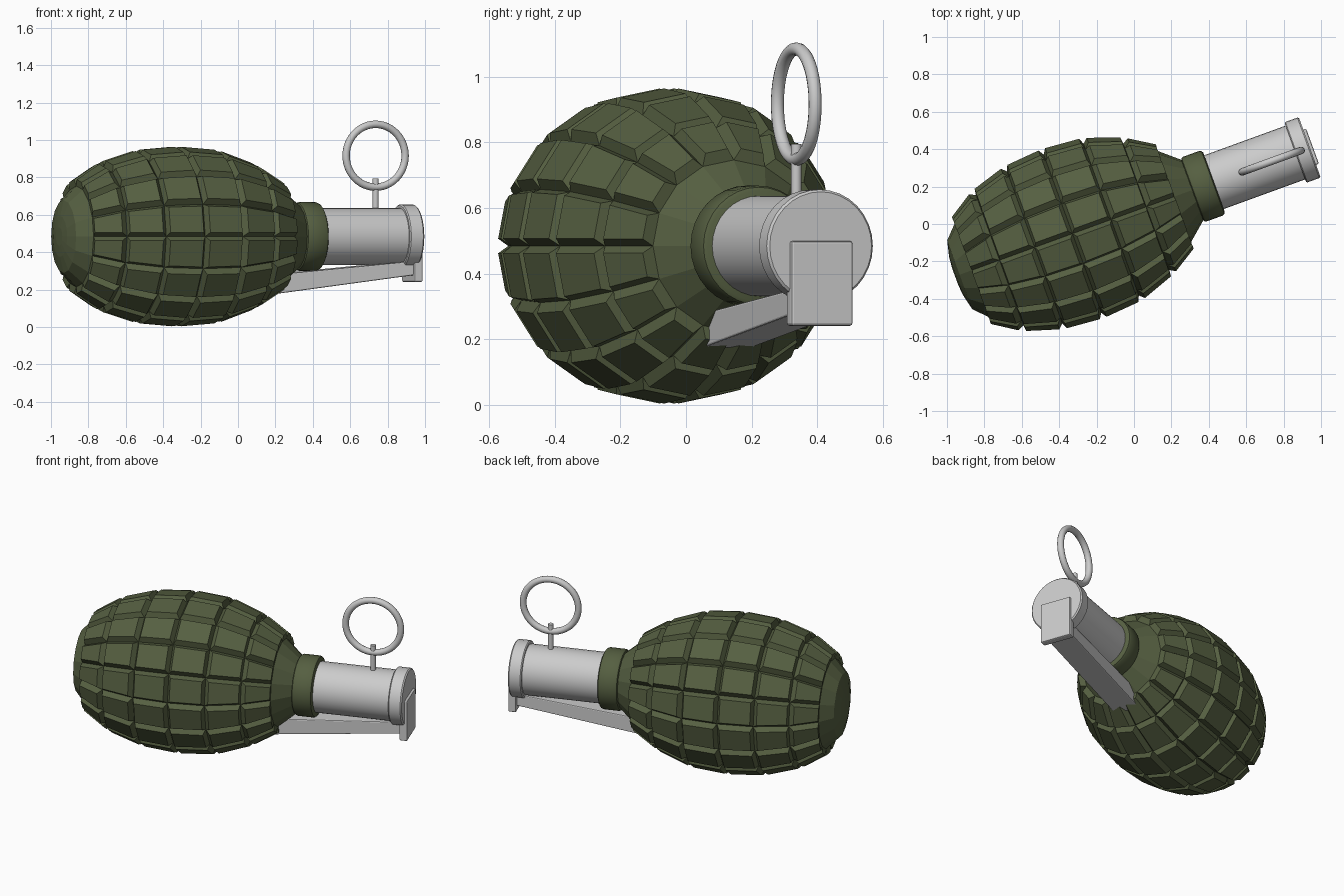
import bpy, bmesh, math
from mathutils import Matrix, Vector

if "Cube" in bpy.data.objects:
    bpy.data.objects.remove(bpy.data.objects["Cube"])

# Everything is built along local X, then turned 20 degrees about Z
FRAME = Matrix.Translation((0, 0.068, 0.484)) @ Matrix.Rotation(math.radians(20), 4, 'Z')

olive = bpy.data.materials.new("olive")
olive.diffuse_color = (0.092, 0.115, 0.053, 1)
olive.use_nodes = True
olive.node_tree.nodes["Principled BSDF"].inputs["Base Color"].default_value = olive.diffuse_color


def finish(name, bm, mat=None, smooth=False, bevel=0):
    bmesh.ops.recalc_face_normals(bm, faces=bm.faces)
    me = bpy.data.meshes.new(name)
    bm.to_mesh(me)
    bm.free()
    ob = bpy.data.objects.new(name, me)
    bpy.context.collection.objects.link(ob)
    ob.matrix_world = FRAME
    if mat:
        me.materials.append(mat)
    if bevel:
        m = ob.modifiers.new("bevel", 'BEVEL')
        m.width, m.segments = bevel, 2
    if smooth:
        bpy.context.view_layer.objects.active = ob
        ob.select_set(True)
        bpy.ops.object.shade_smooth_by_angle(angle=math.radians(35))
        ob.select_set(False)
    return ob


def lathe(profile, n):
    """Closed solid of revolution about X from (x, radius) points."""
    bm = bmesh.new()
    rings = [[bm.verts.new((x, r * math.cos(2 * math.pi * i / n), r * math.sin(2 * math.pi * i / n)))
              for i in range(n)] for x, r in profile]
    bands = []
    for a, b in zip(rings, rings[1:]):
        bands.append([bm.faces.new((a[i], a[(i + 1) % n], b[(i + 1) % n], b[i])) for i in range(n)])
    bm.faces.new(rings[0])
    bm.faces.new(rings[-1])
    return bm, bands


def box(x0, x1, y, z0, z1, z2, z3):
    """Tapering bar: bottom/top z0,z1 at x0 and z2,z3 at x1."""
    bm = bmesh.new()
    pts = [(x, s * y, z) for x, lo, hi in ((x0, z0, z1), (x1, z2, z3)) for s in (-1, 1) for z in (lo, hi)]
    bmesh.ops.convex_hull(bm, input=[bm.verts.new(p) for p in pts])
    bmesh.ops.dissolve_limit(bm, angle_limit=0.01, verts=bm.verts, edges=bm.edges)
    return bm


# Egg-shaped body: 16 columns by 6 rows of raised blocks with V grooves
body_profile = [(-1.018, 0.05), (-1.012, 0.11), (-0.992, 0.195), (-0.92, 0.27), (-0.765, 0.37),
                (-0.565, 0.432), (-0.35, 0.45), (-0.13, 0.432), (0.07, 0.36), (0.227, 0.262), (0.34, 0.165)]
bm, bands = lathe(body_profile, 16)
bmesh.ops.recalc_face_normals(bm, faces=bm.faces)
blocks = [f for band in bands[3:9] for f in band]
bmesh.ops.inset_individual(bm, faces=blocks, thickness=0.016, depth=0.035, use_even_offset=True)
finish("body", bm, olive)

# Collar, fuse tube and end cap
finish("collar", lathe([(0.33, 0.168), (0.336, 0.179), (0.347, 0.184), (0.438, 0.184),
                        (0.449, 0.179), (0.455, 0.168)], 32)[0], olive, True)
finish("fuse_tube", lathe([(0.42, 0.153), (0.94, 0.153)], 32)[0], None, True)
finish("fuse_cap", lathe([(0.918, 0.166), (0.924, 0.172), (0.992, 0.172), (1.0, 0.165)], 32)[0], None, True)

# Safety lever: end plate and sloping bar
finish("lever_plate", box(0.968, 1.016, 0.1, -0.243, 0.015, -0.243, 0.015), bevel=0.008)
finish("lever_bar", box(0.165, 0.985, 0.08, -0.31, -0.205, -0.205, -0.13), bevel=0.006)

# Pin rod and pull ring
bm = bmesh.new()
bmesh.ops.create_cone(bm, cap_ends=True, segments=16, radius1=0.016, radius2=0.016, depth=0.25,
                      matrix=Matrix.Translation((0.783, 0, 0.186)))
finish("pin", bm, None, True)
bpy.ops.mesh.primitive_torus_add(major_segments=48, minor_segments=12, major_radius=0.168, minor_radius=0.02,
                                 location=FRAME @ Vector((0.783, 0, 0.432)),
                                 rotation=(math.pi / 2, 0, math.radians(20)))
bpy.context.object.name = "pull_ring"
bpy.ops.object.shade_smooth_by_angle(angle=math.radians(40))
